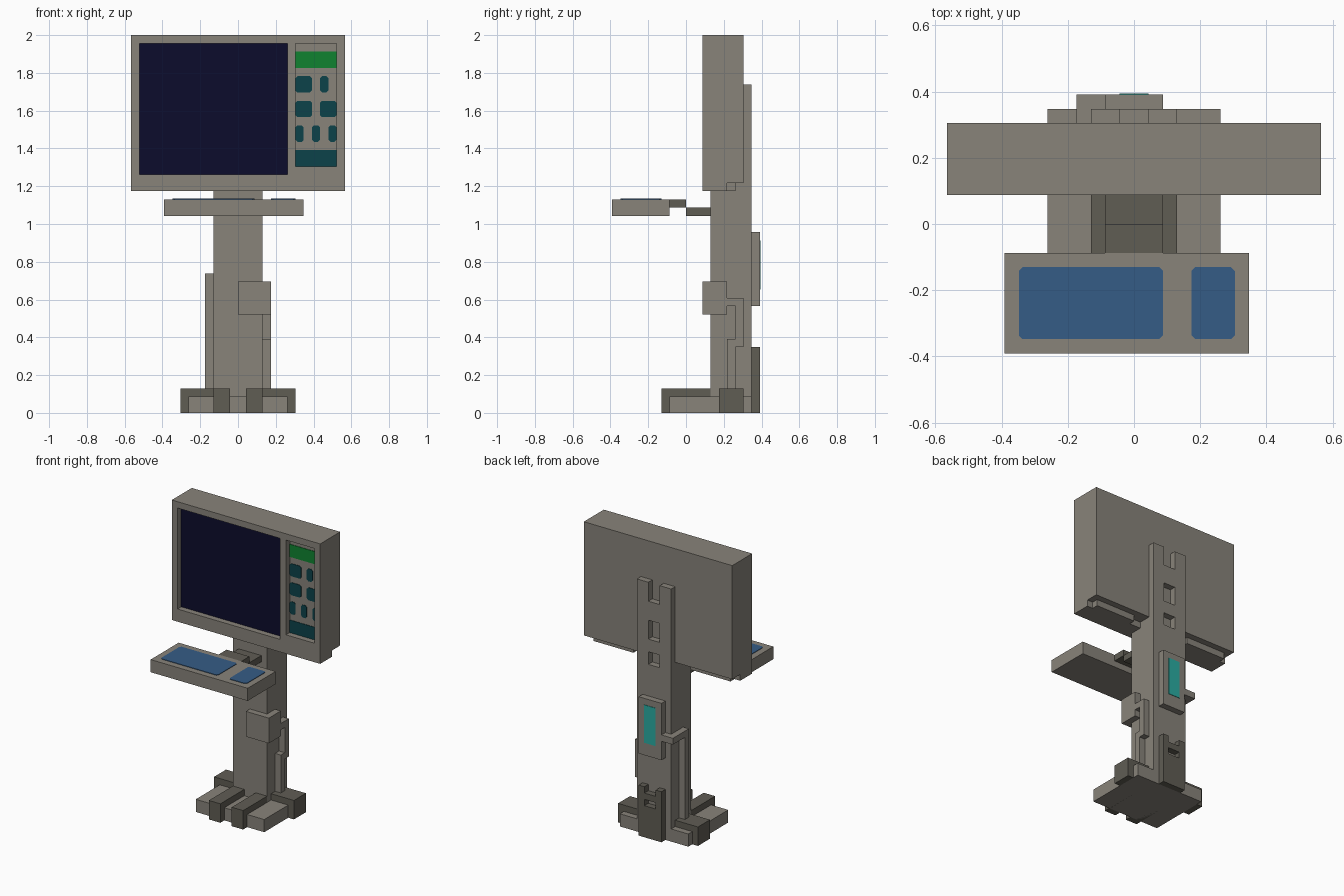
import bpy, bmesh

if "Cube" in bpy.data.objects:
    bpy.data.objects.remove(bpy.data.objects["Cube"])

U = 2 / 46  # the model sits on a block grid, 46 blocks tall


def material(name, r, g, b):
    lin = [((c / 255 + 0.055) / 1.055) ** 2.4 for c in (r, g, b)]
    m = bpy.data.materials.new(name)
    m.diffuse_color = (*lin, 1)
    m.use_nodes = True
    m.node_tree.nodes["Principled BSDF"].inputs["Base Color"].default_value = m.diffuse_color
    return m


BODY = material("warm_grey", 136, 131, 122)
DARK = material("dark_grey", 96, 93, 84)
SCREEN = material("screen_navy", 12, 12, 44)
GREEN = material("display_green", 16, 130, 48)
BUTTON = material("button_teal", 12, 66, 74)
BLUE = material("key_blue", 53, 92, 134)
TEAL = material("service_teal", 42, 172, 162)


def finish(name, bm, mat):
    bmesh.ops.remove_doubles(bm, verts=bm.verts[:], dist=1e-5)
    bmesh.ops.recalc_face_normals(bm, faces=bm.faces[:])
    bmesh.ops.scale(bm, vec=(U, U, U), verts=bm.verts[:])
    me = bpy.data.meshes.new(name)
    bm.to_mesh(me)
    bm.free()
    me.materials.append(mat)
    ob = bpy.data.objects.new(name, me)
    bpy.context.collection.objects.link(ob)
    return ob


def box(name, mat, x, y, z):
    bm = bmesh.new()
    bmesh.ops.create_cube(bm, size=1)
    for v in bm.verts:
        v.co = [a + (c + 0.5) * (b - a) for c, (a, b) in zip(v.co, (x, y, z))]
    return finish(name, bm, mat)


def slab(name, mat, xs, zs, holes, y0, y1):
    """Upright slab cut on a grid; holes lists the open (column, row) cells."""
    bm = bmesh.new()
    solid = {(i, j) for i in range(len(xs) - 1) for j in range(len(zs) - 1)} - set(holes)

    def quad(*pts):
        bm.faces.new([bm.verts.new(p) for p in pts])

    for i, j in solid:
        a, b, c, d = xs[i], xs[i + 1], zs[j], zs[j + 1]
        for y in (y0, y1):
            quad((a, y, c), (b, y, c), (b, y, d), (a, y, d))
        for n, (p, q) in {(i - 1, j): ((a, c), (a, d)), (i + 1, j): ((b, c), (b, d)),
                          (i, j - 1): ((a, c), (b, c)), (i, j + 1): ((a, d), (b, d))}.items():
            if n not in solid:
                quad((p[0], y0, p[1]), (q[0], y0, q[1]), (q[0], y1, q[1]), (p[0], y1, p[1]))
    return finish(name, bm, mat)


def inlay(name, mat, u, v, place, cut=0.0):
    """Thin painted plate with optional clipped corners; place maps (u, v, height) to space."""
    (a, b), (c, d) = u, v
    if cut:
        pts = [(a + cut, c), (b - cut, c), (b, c + cut), (b, d - cut),
               (b - cut, d), (a + cut, d), (a, d - cut), (a, c + cut)]
    else:
        pts = [(a, c), (b, c), (b, d), (a, d)]
    bm = bmesh.new()
    low, high = [[bm.verts.new(place(p, q, h)) for p, q in pts] for h in (0, 0.08)]
    bm.faces.new(low)
    bm.faces.new(high)
    for k in range(len(pts)):
        n = (k + 1) % len(pts)
        bm.faces.new((low[k], low[n], high[n], high[k]))
    return finish(name, bm, mat)


# Monitor: bezel with two recesses, housing, underside lip and rails
slab("monitor_bezel", BODY, (-13, -12, 6, 7, 12, 13), (27, 29, 30, 45, 46),
     [(1, 1), (1, 2), (3, 2)], 2, 3)
box("monitor_housing", BODY, (-13, 13), (3, 7), (28, 46))
box("monitor_lip", BODY, (-13, 13), (3, 5), (27, 28))
for side, x in (("left", (-12, -5)), ("right", (5, 12))):
    box("monitor_rail_" + side, BODY, x, (5, 6), (27, 28))


# Screen and control panel colours on the recess floor
def front(u, v, h):
    return (u, 3 - h, v)


inlay("screen", SCREEN, (-12, 6), (29, 45), front)
inlay("panel_display", GREEN, (7, 12), (42, 44), front)
inlay("panel_bar", BUTTON, (7, 12), (30, 32), front)
rows = {39: ((7, 9), (10, 11)), 36: ((7, 9), (10, 12)), 33: ((7, 8), (9, 10), (11, 12))}
for z, spans in rows.items():
    for k, span in enumerate(spans):
        inlay(f"button_{z}_{k}", BUTTON, span, (z, z + 2), front, 0.25)

# Column, with a slotted spine running up the back of the monitor
box("column", BODY, (-3, 3), (3, 7), (0, 28))
slab("spine", BODY, (-3, -1, 1, 3), (0, 27, 29, 31, 34, 37, 40),
     [(1, 1), (1, 3), (1, 5)], 7, 8)

# Keyboard shelf and its stepped arm
box("keyboard_shelf", BODY, (-9, 8), (-9, -2), (24, 26))
box("shelf_arm_upper", DARK, (-2, 2), (-2, 0), (25, 26))
box("shelf_arm_lower", DARK, (-2, 2), (0, 3), (24, 25))
for name, span in (("main_keys", (-8, 2)), ("side_keys", (4, 7))):
    inlay(name, BLUE, span, (-8, -3), lambda u, v, h: (u, v, 26 + h), 0.25)

# Base with raised dark feet
box("base", BODY, (-6, 6), (-2, 8), (0, 2))
for name, s in (("left", -1), ("right", 1)):
    box("front_foot_" + name, DARK, sorted((s, 3 * s)), (-3, 3), (0, 3))
    box("side_foot_" + name, DARK, sorted((3 * s, 7 * s)), (4, 7), (0, 3))

# Back: service plate with coloured window, and notched lower cover
box("service_plate", BODY, (-2, 2), (8, 9), (13, 22))
inlay("service_window", TEAL, (-1, 1), (15, 21), lambda u, v, h: (u, 9 + h, v))
slab("lower_cover", DARK, (-2, -1, 1, 2), (0, 5, 6, 7, 8), [(1, 1), (1, 3)], 8, 9)

# Junction box and cable on the right side
box("junction_box", BODY, (0, 4), (2, 5), (12, 16))
box("right_cable_top", BODY, (3, 4), (5, 7), (13, 14))
box("right_cable_middle", BODY, (3, 4), (6, 7), (8, 13))
box("right_cable_lower", BODY, (3, 4), (5, 6), (2, 9))

# Cable from the service plate down the left side
box("left_cable_back", BODY, (-4, -2), (8, 9), (16, 17))
box("left_cable_side", BODY, (-4, -3), (5, 8), (16, 17))
box("left_cable_drop", BODY, (-4, -3), (5, 6), (2, 16))
